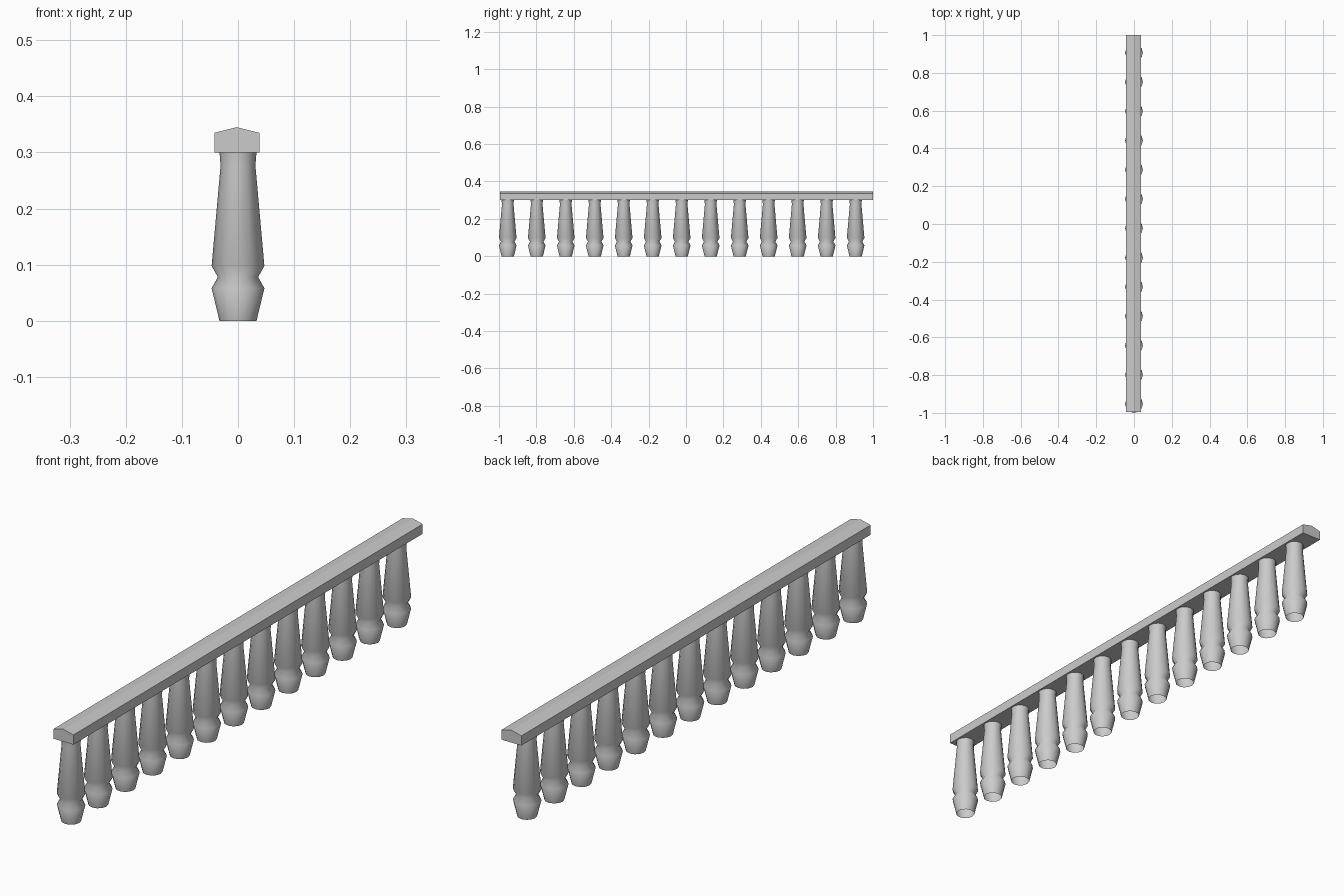
import bpy, bmesh, math

if "Cube" in bpy.data.objects:
    bpy.data.objects.remove(bpy.data.objects["Cube"])

SIDES = 12
# radius, height up the turned post
PROFILE = [(0.033, 0.0), (0.047, 0.058), (0.036, 0.078),
           (0.047, 0.098), (0.031, 0.277), (0.033, 0.30)]
# peaked handrail cross-section (x, z)
RAIL = [(-0.042, 0.30), (0.038, 0.30), (0.038, 0.335),
        (-0.002, 0.345), (-0.042, 0.335)]


def make_object(name, bm):
    mesh = bpy.data.meshes.new(name)
    bmesh.ops.recalc_face_normals(bm, faces=bm.faces)
    bm.to_mesh(mesh)
    bm.free()
    obj = bpy.data.objects.new(name, mesh)
    bpy.context.collection.objects.link(obj)
    return obj


# Turned baluster, open at the base
bm = bmesh.new()
rings = [[bm.verts.new((r * math.cos(math.tau * i / SIDES),
                        r * math.sin(math.tau * i / SIDES), z))
          for i in range(SIDES)] for r, z in PROFILE]
for low, high in zip(rings, rings[1:]):
    for i in range(SIDES):
        j = (i + 1) % SIDES
        bm.faces.new((low[i], low[j], high[j], high[i])).smooth = True
baluster = make_object("baluster", bm)

# Row of thirteen balusters sharing one mesh
for k in range(13):
    post = baluster if k == 0 else baluster.copy()
    if k:
        post.name = f"baluster_{k + 1}"
        bpy.context.collection.objects.link(post)
    post.location.y = -0.953 + 0.155 * k

# Handrail
bm = bmesh.new()
front = bm.faces.new([bm.verts.new((x, -0.994, z)) for x, z in RAIL])
back = bmesh.ops.extrude_face_region(bm, geom=[front], use_keep_orig=True)
bmesh.ops.translate(bm, vec=(0, 1.994, 0),
                    verts=[v for v in back["geom"] if isinstance(v, bmesh.types.BMVert)])
make_object("handrail", bm)
